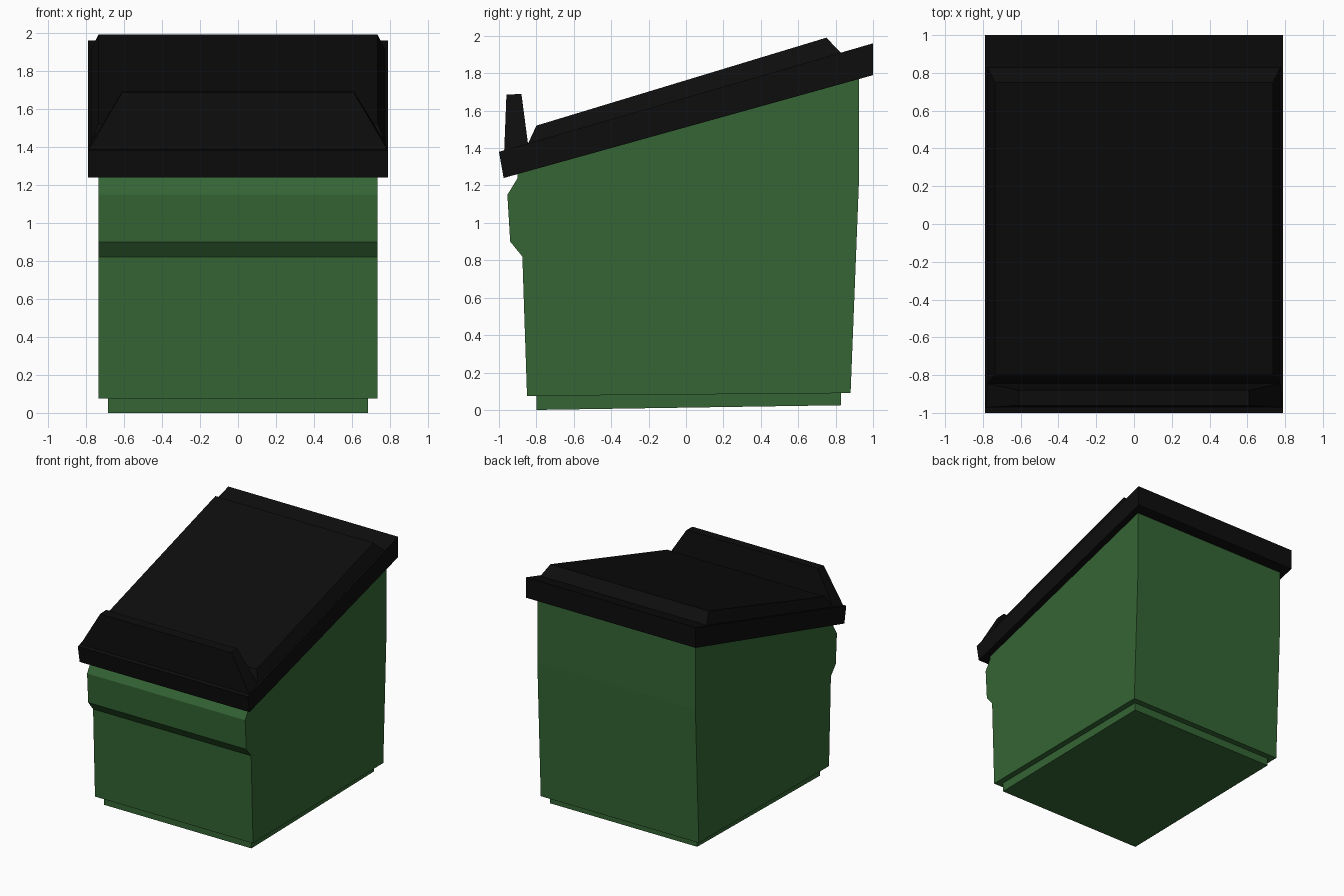
import bpy, bmesh

if "Cube" in bpy.data.objects:
    bpy.data.objects.remove(bpy.data.objects["Cube"])


def material(name, color):
    m = bpy.data.materials.new(name)
    m.diffuse_color = color
    m.use_nodes = True
    m.node_tree.nodes["Principled BSDF"].inputs["Base Color"].default_value = m.diffuse_color
    return m


green = material("green_paint", (0.035, 0.13, 0.035, 1))
black = material("black_plastic", (0.004, 0.004, 0.004, 1))


def side_profile(name, points, widths, mat):
    """Span a (y, z) side profile across x; widths holds the half width at each point."""
    bm = bmesh.new()
    left = [bm.verts.new((-w, y, z)) for (y, z), w in zip(points, widths)]
    right = [bm.verts.new((w, y, z)) for (y, z), w in zip(points, widths)]
    bm.faces.new(left)
    bm.faces.new(right[::-1])
    n = len(points)
    for i in range(n):
        j = (i + 1) % n
        bm.faces.new((left[i], right[i], right[j], left[j]))
    bmesh.ops.recalc_face_normals(bm, faces=bm.faces)
    mesh = bpy.data.meshes.new(name)
    bm.to_mesh(mesh)
    bm.free()
    mesh.materials.append(mat)
    obj = bpy.data.objects.new(name, mesh)
    bpy.context.collection.objects.link(obj)
    return obj


# Bin body with the lifting lip across the front
body = [(-0.85, 0.075), (-0.875, 0.82), (-0.94, 0.90), (-0.955, 1.15),
        (-0.90, 1.24), (-0.905, 1.29), (0.925, 1.80), (0.925, 1.23), (0.88, 0.09)]
side_profile("bin_body", body, [0.735] * len(body), green)

# Inset foot under the body
foot = [(-0.80, 0.0), (-0.80, 0.10), (0.83, 0.11), (0.83, 0.025)]
side_profile("base_foot", foot, [0.685] * 4, green)

# Sloping lid rim
rim = [(-0.975, 1.24), (-1.0, 1.38), (1.0, 1.96), (1.0, 1.79)]
side_profile("lid_rim", rim, [0.79] * 4, black)

# Raised lid panel with bevelled edges
panel = [(-0.845, 1.423), (-0.80, 1.52), (0.75, 1.99), (0.83, 1.909)]
side_profile("lid_panel", panel, [0.775, 0.735, 0.735, 0.775], black)

# Upright tapered handle at the front of the lid
handle = [(-0.972, 1.387), (-0.96, 1.685), (-0.88, 1.69), (-0.845, 1.424)]
side_profile("lid_handle", handle, [0.785, 0.61, 0.61, 0.775], black)
